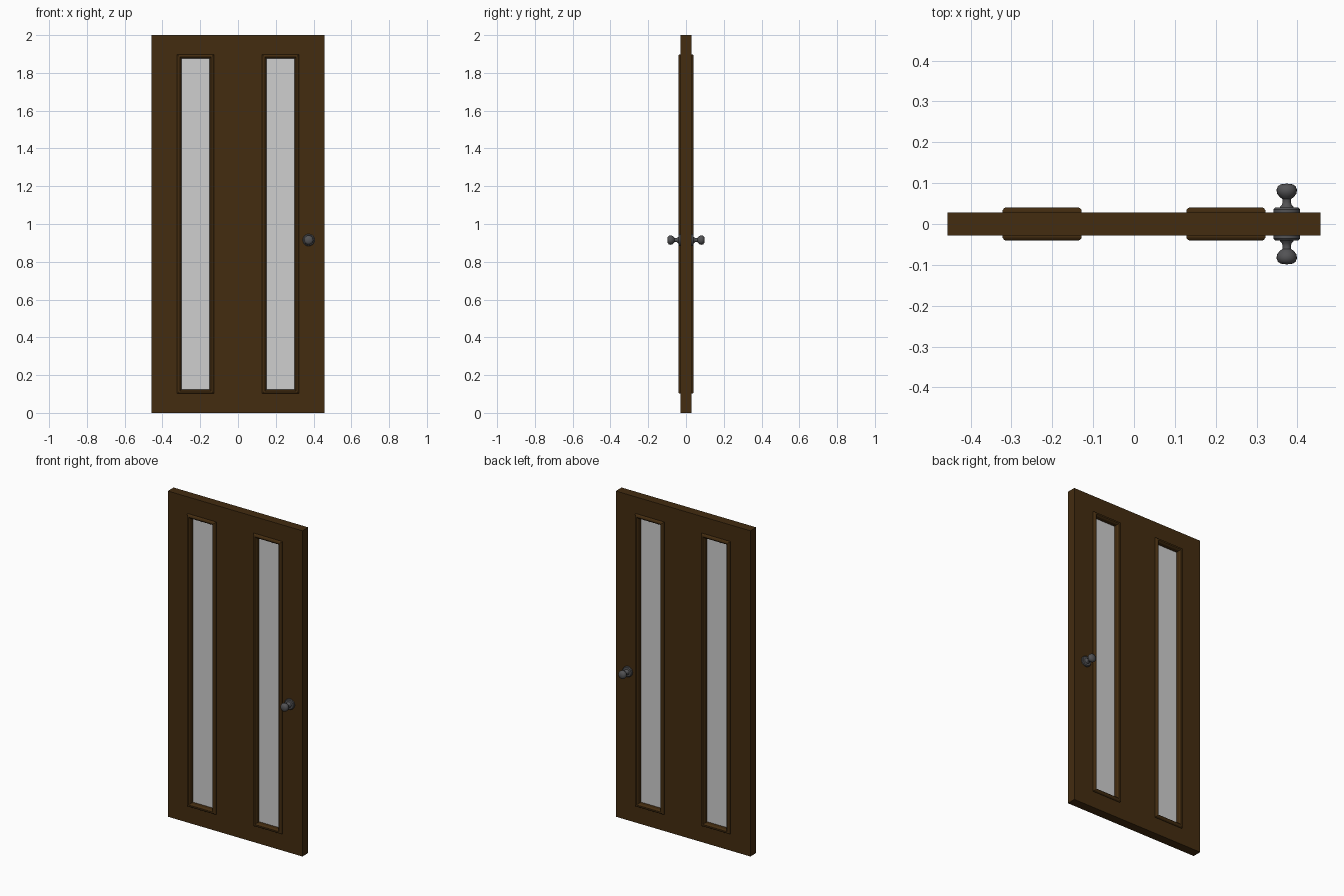
import bpy, bmesh, math
from mathutils import Vector, Matrix

cube = bpy.data.objects.get("Cube")
if cube:
    bpy.data.objects.remove(cube)


def material(name, color):
    m = bpy.data.materials.new(name)
    m.use_nodes = True
    m.diffuse_color = (*color, 1)
    m.node_tree.nodes["Principled BSDF"].inputs["Base Color"].default_value = (*color, 1)
    return m


wood = material("dark wood", (0.056, 0.025, 0.005))
glass = material("pale glass", (0.62, 0.62, 0.62))
metal = material("grey metal", (0.085, 0.085, 0.09))


def add_object(name, bm, mat):
    bmesh.ops.remove_doubles(bm, verts=bm.verts, dist=1e-5)
    bmesh.ops.recalc_face_normals(bm, faces=bm.faces)
    mesh = bpy.data.meshes.new(name)
    bm.to_mesh(mesh)
    bm.free()
    mesh.materials.append(mat)
    ob = bpy.data.objects.new(name, mesh)
    bpy.context.collection.objects.link(ob)
    return ob


def mirror(ob, x, y):
    mod = ob.modifiers.new("mirror", "MIRROR")
    mod.use_axis = (x, y, False)
    mod.use_mirror_merge = False


HALF_W, HALF_T = 0.457, 0.028
WIN_X, WIN_W, WIN_H = 0.225, 0.074, 0.875   # window centre and half sizes

# Door slab: grid of panels with two tall openings, given thickness
bm = bmesh.new()
inner, outer = WIN_X - WIN_W, WIN_X + WIN_W
xs = [-HALF_W, -outer, -inner, inner, outer, HALF_W]
zs = [0, 1 - WIN_H, 1 + WIN_H, 2]
for i in range(5):
    for j in range(3):
        if j == 1 and i in (1, 3):
            continue
        corners = [(i, j), (i + 1, j), (i + 1, j + 1), (i, j + 1)]
        bm.faces.new([bm.verts.new((xs[a], 0, zs[b])) for a, b in corners])
slab = add_object("door_slab", bm, wood)
solid = slab.modifiers.new("thickness", "SOLIDIFY")
solid.thickness = 2 * HALF_T
solid.offset = 0

# Window moulding: profile of (outset from the opening, depth) swept round it
profile = [(0.023, 0.027), (0.023, 0.033), (0.020, 0.038), (0.014, 0.041),
           (0.008, 0.041), (0.004, 0.038), (0, 0.032), (0, 0.027)]
bm = bmesh.new()
loops = []
for grow, depth in profile:
    w, h = WIN_W + grow, WIN_H + grow
    loops.append([bm.verts.new((WIN_X + sx * w, -depth, 1 + sz * h))
                  for sx, sz in ((-1, -1), (1, -1), (1, 1), (-1, 1))])
for a, b in zip(loops, loops[1:] + loops[:1]):
    for k in range(4):
        n = (k + 1) % 4
        bm.faces.new((a[k], a[n], b[n], b[k]))
mirror(add_object("window_moulding", bm, wood), True, True)

# Glass panes
bm = bmesh.new()
bmesh.ops.create_cube(bm, size=1, matrix=Matrix.Translation((WIN_X, 0, 1))
                      @ Matrix.Diagonal((2 * WIN_W, 0.02, 2 * WIN_H, 1)))
mirror(add_object("glass_pane", bm, glass), True, False)

# Door knob: turned profile of (radius, distance from door centre)
turned = [(0, 0.027), (0.032, 0.027), (0.032, 0.036), (0.028, 0.040), (0.017, 0.041),
          (0.012, 0.047), (0.010, 0.054), (0.011, 0.061), (0.018, 0.067), (0.024, 0.075),
          (0.025, 0.084), (0.022, 0.092), (0.015, 0.097), (0, 0.099)]
bm = bmesh.new()
centre = Vector((0.374, 0, 0.915))
verts = [bm.verts.new(centre + Vector((r, -d, 0))) for r, d in turned]
edges = [bm.edges.new(pair) for pair in zip(verts, verts[1:])]
bmesh.ops.spin(bm, geom=verts + edges, cent=centre, axis=(0, 1, 0),
               angle=2 * math.pi, steps=20)
knob = add_object("door_knob", bm, metal)
mirror(knob, False, True)
bpy.ops.object.select_all(action="DESELECT")
knob.select_set(True)
bpy.context.view_layer.objects.active = knob
bpy.ops.object.shade_smooth_by_angle(angle=math.radians(40))
